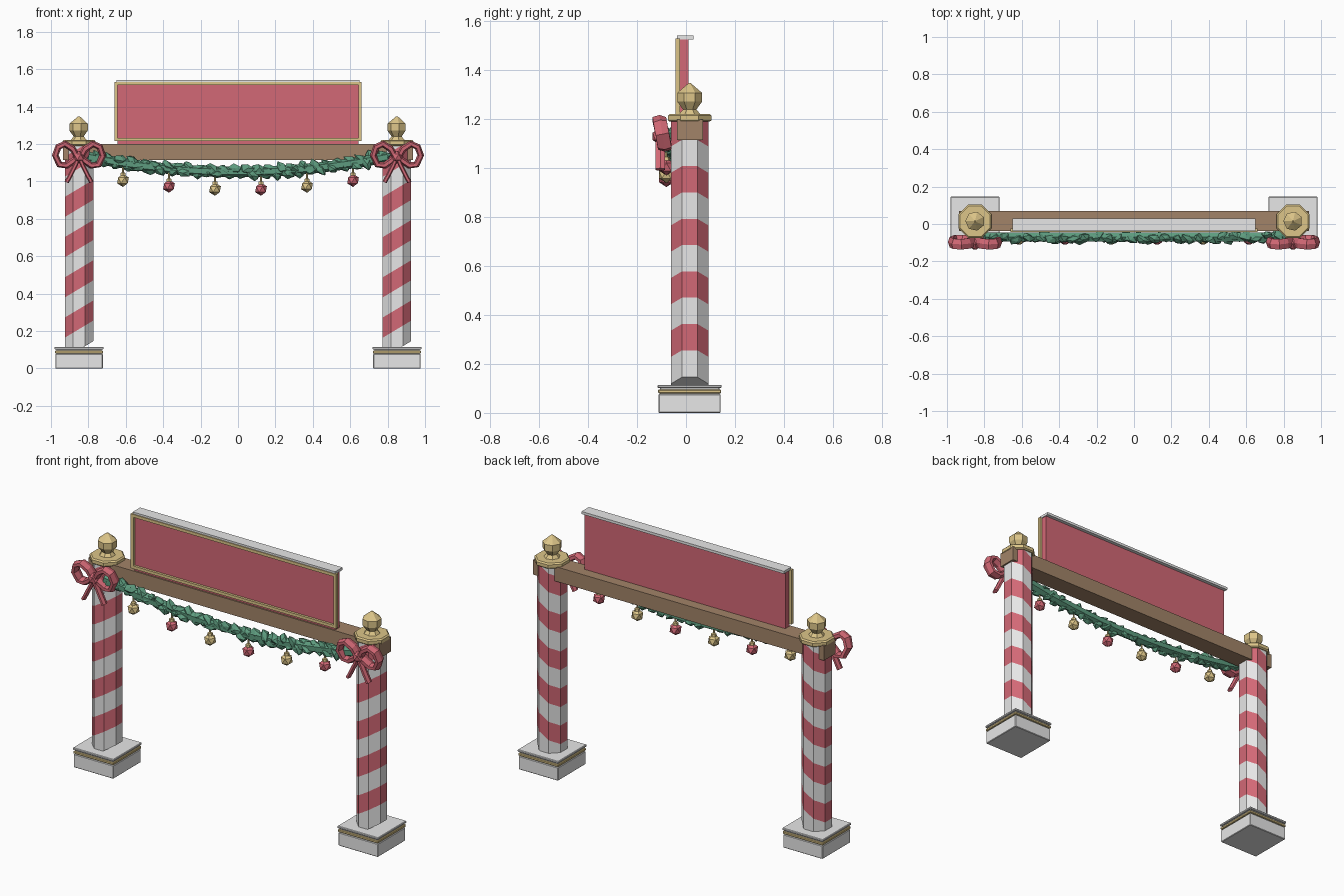
import bpy, bmesh, math, random
from mathutils import Vector, Matrix, Euler

random.seed(7)
if "Cube" in bpy.data.objects:
    bpy.data.objects.remove(bpy.data.objects["Cube"], do_unlink=True)


def material(name, rgb):
    m = bpy.data.materials.new(name)
    m.use_nodes = True
    m.diffuse_color = (*rgb, 1)
    node = next(n for n in m.node_tree.nodes if n.type == 'BSDF_PRINCIPLED')
    node.inputs["Base Color"].default_value = (*rgb, 1)
    return m


WHITE = material("white", (0.8, 0.8, 0.8))
RED = material("red", (0.65, 0.14, 0.18))
GOLD = material("gold", (0.72, 0.56, 0.25))
BROWN = material("brown wood", (0.36, 0.23, 0.14))
GREEN = material("pine green", (0.11, 0.33, 0.21))

POST_X, POST_Y = 0.85, 0.015


def finish(bm, name, *mats):
    bmesh.ops.remove_doubles(bm, verts=bm.verts, dist=0.0001)
    bmesh.ops.recalc_face_normals(bm, faces=bm.faces)
    mesh = bpy.data.meshes.new(name)
    bm.to_mesh(mesh)
    bm.free()
    for m in mats:
        mesh.materials.append(m)
    obj = bpy.data.objects.new(name, mesh)
    bpy.context.collection.objects.link(obj)
    return obj


def add_box(bm, xs, ys, zs):
    lo, hi = Vector((xs[0], ys[0], zs[0])), Vector((xs[1], ys[1], zs[1]))
    mat = Matrix.Translation((lo + hi) / 2) @ Matrix.Diagonal((*(hi - lo), 1))
    bmesh.ops.create_cube(bm, size=1, matrix=mat)


def box(name, mat, xs, ys, zs, bevel=0):
    bm = bmesh.new()
    add_box(bm, xs, ys, zs)
    obj = finish(bm, name, mat)
    if bevel:
        mod = obj.modifiers.new("bevel", 'BEVEL')
        mod.width, mod.segments = bevel, 1
    return obj


def skin(bm, rings, closed=False):
    """Join rings of points into a tube, capping the ends if it is open."""
    rows = [[bm.verts.new(p) for p in ring] for ring in rings]
    n = len(rows[0])
    faces = []
    for k in range(len(rows) if closed else len(rows) - 1):
        a, b = rows[k], rows[(k + 1) % len(rows)]
        for i in range(n):
            j = (i + 1) % n
            f = bm.faces.new((a[i], a[j], b[j], b[i]))
            f.material_index = k % 2
            faces.append(f)
    if not closed:
        bm.faces.new(rows[0][::-1])
        bm.faces.new(rows[-1])
    return faces


def lathe(name, mat, profile, sides, x, y):
    bm = bmesh.new()
    rings = []
    for k, (r, z) in enumerate(profile):
        angles = [math.tau * (i + 0.5) / sides for i in range(sides)]
        rings.append([(x + r * math.cos(a), y + r * math.sin(a), z) for a in angles])
    for f in skin(bm, rings):
        f.material_index = 0
    return finish(bm, name, mat)


def post(name, x):
    # Octagonal post whose stripe rings all slope up towards +x
    levels = [0.1]
    for k in range(5):
        levels += [0.21 + 0.215 * k, 0.3175 + 0.215 * k]
    levels.append(1.27)
    bm = bmesh.new()
    rings = []
    for z in levels:
        ring = []
        for i in range(8):
            a = math.tau * (i + 0.5) / 8
            dx, dy = 0.0825 * math.cos(a), 0.0825 * math.sin(a)
            ring.append((x + dx, POST_Y + dy, min(z + 0.6 * dx, 1.2)))
        rings.append(ring)
    skin(bm, rings)
    finish(bm, name, WHITE, RED)


def ribbon(bm, path, thick, width, closed=False):
    """Sweep a six-sided flat section along a path that stays near the xz plane."""
    pts = [Vector(p) for p in path]
    n = len(pts)
    rings = []
    for i, p in enumerate(pts):
        before = pts[i - 1] if closed or i else p
        after = pts[(i + 1) % n] if closed or i < n - 1 else p
        t = (after - before).normalized()
        side = t.cross(Vector((0, 1, 0))).normalized()
        across = side.cross(t)
        rings.append([p + side * thick * math.cos(a) + across * width * math.sin(a)
                      for a in (math.tau * k / 6 for k in range(6))])
    for f in skin(bm, rings, closed):
        f.material_index = 0


def bow(name, x):
    # Two loops, two tails and a knot
    bm = bmesh.new()
    centre = Vector((x, -0.095, 1.13))
    loop = [(0.01, 0.005), (0.035, 0.045), (0.075, 0.07), (0.11, 0.055),
            (0.127, 0.01), (0.105, -0.04), (0.065, -0.045), (0.03, -0.02)]
    tail = [(0, 0), (0.018, -0.04), (0.04, -0.085), (0.066, -0.135)]
    for s in (-1, 1):
        ribbon(bm, [centre + Vector((s * u, -0.2 * w, w)) for u, w in loop], 0.018, 0.032, True)
        ribbon(bm, [centre + Vector((s * u, -0.01, w)) for u, w in tail], 0.012, 0.022)
    bmesh.ops.create_icosphere(bm, subdivisions=1, radius=0.034,
                               matrix=Matrix.Translation(centre + Vector((0, -0.012, 0))))
    finish(bm, name, RED)


# Posts with stepped bases, collars, finials and bows
for side, x in (("right", -POST_X), ("left", POST_X)):
    for part, mat, half, z0, z1 in (("base_block", WHITE, 0.127, 0, 0.077),
                                    ("base_neck", WHITE, 0.121, 0.07, 0.105),
                                    ("base_trim", GOLD, 0.129, 0.08, 0.095),
                                    ("base_slab", WHITE, 0.131, 0.102, 0.115)):
        box(f"{side}_{part}", mat, (x - half, x + half),
            (POST_Y - half, POST_Y + half), (z0, z1), 0.003)
    post(f"{side}_post", x)
    lathe(f"{side}_collar", GOLD, [(0.088, 1.19), (0.096, 1.196), (0.096, 1.215), (0.088, 1.222)],
          8, x, POST_Y)
    lathe(f"{side}_finial", GOLD, [(0.05, 1.215), (0.028, 1.24), (0.052, 1.272),
                                   (0.052, 1.308), (0.004, 1.348)], 7, x, POST_Y)
    bow(f"{side}_bow", x)

# Crossbeam
box("crossbeam", BROWN, (-0.935, 0.935), (-0.037, 0.07), (1.115, 1.2))

# Sign board with frame and top ledge
box("sign_panel", RED, (-0.645, 0.645), (-0.028, 0.01), (1.2, 1.528))
box("sign_ledge", WHITE, (-0.65, 0.65), (-0.037, 0.03), (1.527, 1.542))
bm = bmesh.new()
for zs in ((1.215, 1.232), (1.514, 1.531)):
    add_box(bm, (-0.66, 0.66), (-0.042, -0.024), zs)
for xs in ((-0.66, -0.643), (0.643, 0.66)):
    add_box(bm, xs, (-0.042, -0.024), (1.232, 1.514))
finish(bm, "sign_frame", GOLD)


def sag(x):
    return 1.05 + 0.125 * x * x


# Garland of ragged, slanted tufts around a hanging core
bm = bmesh.new()
core = [(x / 10, -0.07, sag(x / 10)) for x in range(-8, 9)]
ribbon(bm, core, 0.028, 0.028)
TUFTS = 52
for i in range(TUFTS):
    x = -0.78 + 1.56 * i / (TUFTS - 1)
    up = 0.015 if i % 2 else -0.014
    spot = Vector((x, -0.073 + random.uniform(-0.012, 0.012), sag(x) + up))
    turn = Euler((random.uniform(0, 6), 0.4 + random.uniform(-0.4, 0.4),
                  random.uniform(-0.4, 0.4))).to_matrix().to_4x4()
    mat = Matrix.Translation(spot) @ turn @ Matrix.Diagonal((0.04, 0.026, 0.026, 1))
    tuft = bmesh.ops.create_icosphere(bm, subdivisions=1, radius=1)["verts"]
    for v in tuft:
        v.co = mat @ (v.co * random.uniform(0.7, 1.25))
finish(bm, "garland", GREEN)

# Hanging baubles, alternating gold and red, each with a gold cap
for i in range(6):
    x = -0.615 + 0.246 * i
    z = 0.956 + 0.13 * x * x
    bm = bmesh.new()
    bmesh.ops.create_icosphere(bm, subdivisions=1, radius=0.035, matrix=Matrix.Translation((x, -0.08, z)))
    finish(bm, f"bauble_{i + 1}", RED if i % 2 else GOLD)
    lathe(f"bauble_cap_{i + 1}", GOLD, [(0.016, z + 0.026), (0.014, z + 0.04),
                                        (0.005, z + 0.043), (0.005, z + 0.08)], 6, x, -0.08)
